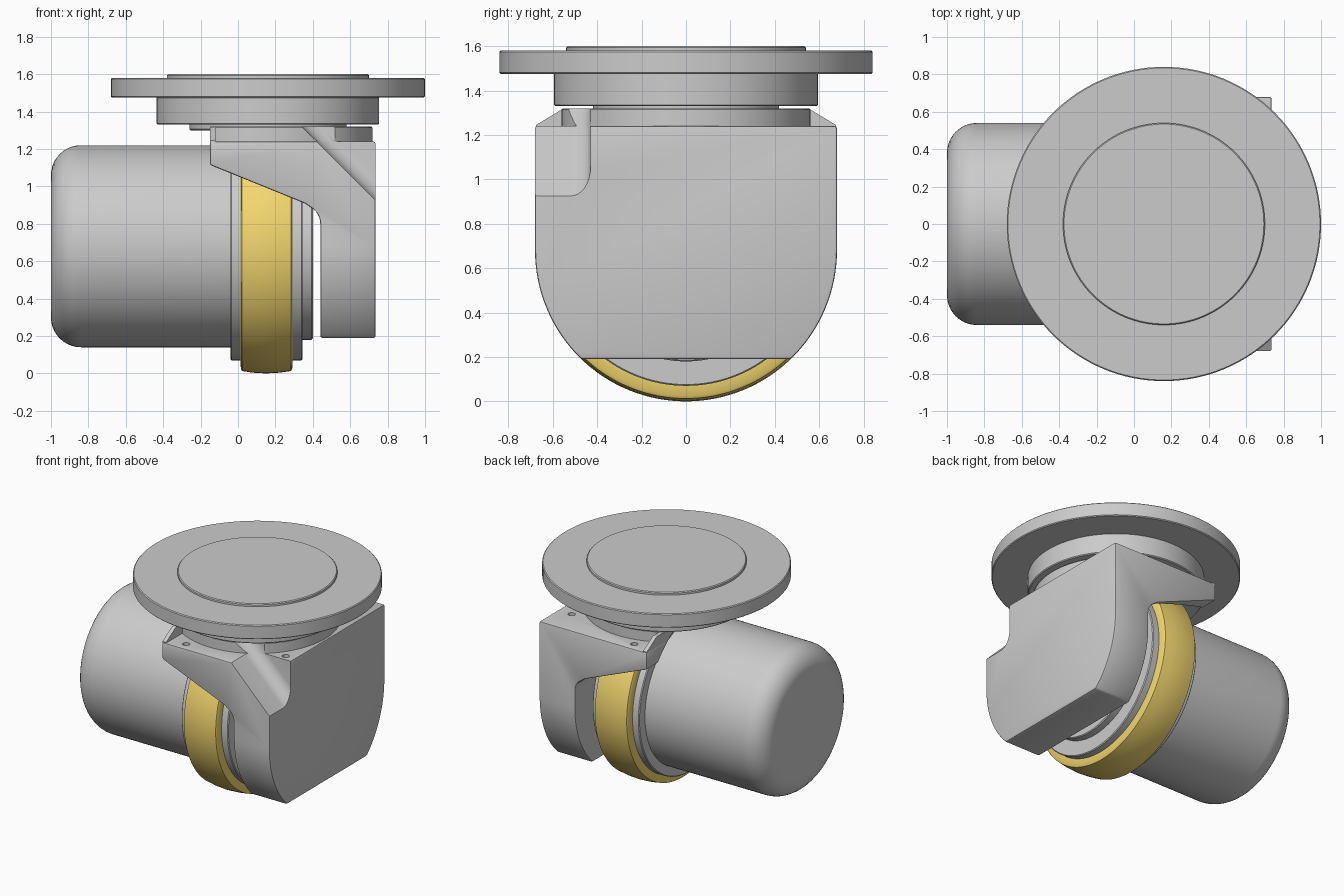
import bpy, bmesh, math
from mathutils import Vector

if "Cube" in bpy.data.objects:
    bpy.data.objects.remove(bpy.data.objects["Cube"])

CX, AXLE = 0.16, 0.68   # swivel centre x, axle height


def finish(name, bm, color=None):
    bmesh.ops.recalc_face_normals(bm, faces=bm.faces)
    me = bpy.data.meshes.new(name)
    bm.to_mesh(me)
    bm.free()
    ob = bpy.data.objects.new(name, me)
    bpy.context.collection.objects.link(ob)
    if color:
        mat = bpy.data.materials.new(name + "_colour")
        mat.diffuse_color = (*color, 1)
        mat.use_nodes = True
        mat.node_tree.nodes["Principled BSDF"].inputs["Base Color"].default_value = mat.diffuse_color
        me.materials.append(mat)
    return ob


def lathe(name, profile, axis, color=None, n=128):
    """Revolve (radius, position) pairs about the swivel (Z) or the axle (X)."""
    bm = bmesh.new()
    rings = []
    for r, p in profile:
        ring = []
        for i in range(n):
            a = 2 * math.pi * i / n
            u, v = r * math.cos(a), r * math.sin(a)
            ring.append(bm.verts.new((CX + u, v, p) if axis == 'Z' else (p, u, AXLE + v)))
        rings.append(ring)
    for a, b in zip(rings, rings[1:]):
        for i in range(n):
            j = (i + 1) % n
            bm.faces.new((a[i], a[j], b[j], b[i]))
    bm.faces.new(rings[0])
    bm.faces.new(rings[-1])
    return finish(name, bm, color)


def disc(name, r, p0, p1, axis, c=0.006):
    return lathe(name, [(r - c, p0), (r, p0 + c), (r, p1 - c), (r - c, p1)], axis)


def prism(name, pts, lo, hi, axis):
    """Extrude a 2D profile: (x,z) along Y or (y,z) along X."""
    def at(p, d):
        return (p[0], d, p[1]) if axis == 'Y' else (d, p[0], p[1])
    bm = bmesh.new()
    a = [bm.verts.new(at(p, lo)) for p in pts]
    b = [bm.verts.new(at(p, hi)) for p in pts]
    bm.faces.new(a)
    bm.faces.new(b)
    for i in range(len(pts)):
        j = (i + 1) % len(pts)
        bm.faces.new((a[i], a[j], b[j], b[i]))
    return finish(name, bm)


def boolean(ob, other, op='DIFFERENCE'):
    m = ob.modifiers.new("bool", 'BOOLEAN')
    m.object, m.operation, m.solver = other, op, 'EXACT'


def bake(ob):
    dg = bpy.context.evaluated_depsgraph_get()
    me = bpy.data.meshes.new_from_object(ob.evaluated_get(dg))
    ob.modifiers.clear()
    ob.data = me


def arc(cx, cy, r, a0, a1, n):
    return [(cx + r * math.cos(math.radians(a0 + (a1 - a0) * i / n)),
             cy + r * math.sin(math.radians(a0 + (a1 - a0) * i / n))) for i in range(n + 1)]


# motor with rounded end; arc pairs are (radius, x)
lathe("motor", arc(0.38, -0.84, 0.16, -90, 0, 10) + [(0.54, -0.03)], 'X', (0.6, 0.6, 0.59))

# wheel: flanges, tyre and hub
disc("inner_flange", 0.61, -0.04, 0.02, 'X')
lathe("tyre", [(0.6, 0.013), (0.655, 0.015), (0.667, 0.022), (0.676, 0.08), (0.68, 0.15),
               (0.676, 0.22), (0.667, 0.283), (0.655, 0.29), (0.6, 0.292)], 'X', (0.9, 0.68, 0.16))
disc("outer_flange", 0.61, 0.28, 0.345, 'X')
disc("hub", 0.50, 0.34, 0.40, 'X')

# swivel and mounting plate
disc("neck", 0.42, 1.30, 1.34, 'Z')
disc("swivel_bearing", 0.595, 1.33, 1.48, 'Z')
disc("mounting_plate", 0.84, 1.475, 1.58, 'Z')
disc("mounting_boss", 0.54, 1.57, 1.60, 'Z')

# fork: front profile intersected with side profile
fork = prism("fork", [(-0.15, 1.24), (-0.15, 1.115)] + [(0.36, 0.908)]
             + arc(0.34, 0.80, 0.10, 60, 0, 6) + [(0.44, 0.19), (0.735, 0.19), (0.735, 1.24)],
             -0.9, 0.9, 'Y')
a = math.degrees(math.asin(0.49 / AXLE))
side = prism("side_cutter", [(-0.68, 1.5)] + arc(0, AXLE, 0.68, 180, 180 + a, 16)
             + arc(0, AXLE, 0.68, 360 - a, 360, 16) + [(0.68, 1.5)], -0.5, 1.0, 'X')
boolean(fork, side, 'INTERSECT')
bake(fork)
bev = fork.modifiers.new("bevel", 'BEVEL')
bev.width, bev.segments, bev.limit_method = 0.01, 2, 'ANGLE'
bev.angle_limit = math.radians(40)
bake(fork)

# raised ring on the fork, and end ribs sloping down from it
ring = disc("fork_ring", 0.56, 1.23, 1.32, 'Z')
rib = prism("fork_end_rib", [(-0.675, 1.235), (-0.675, 1.245), (-0.56, 1.315),
                             (0.56, 1.315), (0.675, 1.245), (0.675, 1.235)], -0.15, -0.12, 'X')

# cutters: wheel well, ring trim, diagonal cable groove with filleted edge
well = lathe("well_cutter", [(0.70, -0.5), (0.70, 0.42)], 'X')
trim = prism("trim_cutter", [(-1, 1), (-0.15, 1), (-0.15, 1.5), (-1, 1.5)], -1, 1, 'Y')
groove = prism("groove_cutter", [(0.16, 1.5), (0.96, 0.70), (1.2, 1.5)], -0.9, -0.43, 'Y')
bm = bmesh.new()
bm.from_mesh(groove.data)
edge = [e for e in bm.edges if all(abs(v.co.y + 0.43) < 1e-4 and
                                   abs(v.co.x + v.co.z - 1.66) < 1e-3 for v in e.verts)]
bmesh.ops.bevel(bm, geom=edge, offset=0.09, segments=8, profile=0.5, affect='EDGES')
bm.to_mesh(groove.data)
bm.free()

cutters = [side, well, trim, groove]
boolean(ring, trim)
for ob in (fork, ring, rib):
    boolean(ob, well)
for ob in (fork, ring):
    boolean(ob, groove)

# bolt holes
for x, y in ((0, 0.61), (0, -0.61), (0.62, 0.46), (0.66, -0.38)):
    bm = bmesh.new()
    bmesh.ops.create_cone(bm, cap_ends=True, segments=20, radius1=0.025, radius2=0.025, depth=0.1)
    bmesh.ops.translate(bm, verts=bm.verts, vec=Vector((x, y, 1.24)))
    hole = finish("hole_cutter", bm)
    boolean(fork, hole)
    cutters.append(hole)

for ob in (fork, ring, rib):
    bake(ob)
for c in cutters:
    bpy.data.objects.remove(c)

# smooth shading with sharp edges kept
bpy.ops.object.select_all(action='DESELECT')
for ob in bpy.context.collection.objects:
    ob.select_set(True)
    bpy.context.view_layer.objects.active = ob
bpy.ops.object.shade_smooth_by_angle(angle=math.radians(30))
